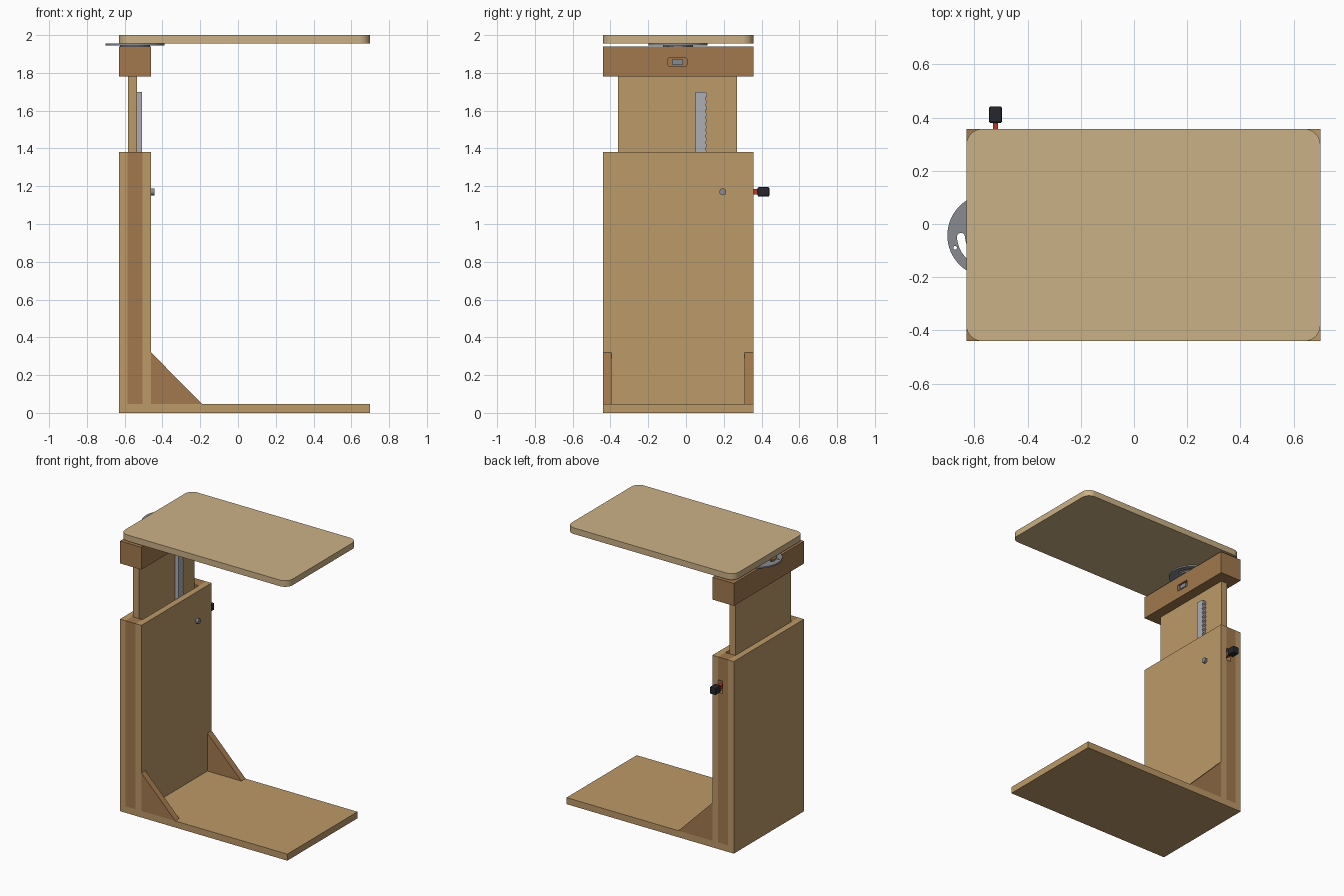
import bpy, bmesh
from math import sin, cos, pi, radians

if "Cube" in bpy.data.objects:
    bpy.data.objects.remove(bpy.data.objects["Cube"])


def material(name, rgb):
    m = bpy.data.materials.new(name)
    m.diffuse_color = (*rgb, 1)
    m.use_nodes = True
    m.node_tree.nodes["Principled BSDF"].inputs["Base Color"].default_value = m.diffuse_color
    return m


WOOD = material("light_wood", (0.50, 0.32, 0.14))
PALE = material("pale_wood", (0.60, 0.44, 0.24))
DARK = material("dark_wood", (0.36, 0.19, 0.075))
STEEL = material("steel", (0.42, 0.43, 0.46))
GREY = material("grey_metal", (0.25, 0.26, 0.29))
RED = material("red_paint", (0.50, 0.04, 0.02))
BLACK = material("black_rubber", (0.02, 0.02, 0.025))


def prism(name, pts, axis, lo, hi, mat=None):
    """Extrude a closed outline along an axis; outline uses the other two axes in order."""
    bm = bmesh.new()

    def place(p, h):
        c = list(p)
        c.insert("xyz".index(axis), h)
        return bm.verts.new(c)
    a = [place(p, lo) for p in pts]
    b = [place(p, hi) for p in pts]
    bm.faces.new(a)
    bm.faces.new(b)
    for i in range(len(pts)):
        j = (i + 1) % len(pts)
        bm.faces.new((a[i], a[j], b[j], b[i]))
    bmesh.ops.recalc_face_normals(bm, faces=bm.faces)
    me = bpy.data.meshes.new(name)
    bm.to_mesh(me)
    bm.free()
    ob = bpy.data.objects.new(name, me)
    bpy.context.collection.objects.link(ob)
    if mat:
        me.materials.append(mat)
    return ob


def box(name, x, y, z, mat=None):
    return prism(name, [(x[0], y[0]), (x[1], y[0]), (x[1], y[1]), (x[0], y[1])], "z", *z, mat)


def arc(cx, cy, r, a0, a1, n):
    return [(cx + r * cos(radians(a0 + (a1 - a0) * i / n)),
             cy + r * sin(radians(a0 + (a1 - a0) * i / n))) for i in range(n + 1)]


def circle(cx, cy, r, n):
    return arc(cx, cy, r, 0, 360, n)[:-1]


def rounded(x, y, r, n):
    return (arc(x[1] - r, y[1] - r, r, 0, 90, n) + arc(x[0] + r, y[1] - r, r, 90, 180, n)
            + arc(x[0] + r, y[0] + r, r, 180, 270, n) + arc(x[1] - r, y[0] + r, r, 270, 360, n))


def smooth(ob):
    bpy.ops.object.select_all(action='DESELECT')
    ob.select_set(True)
    bpy.context.view_layer.objects.active = ob
    bpy.ops.object.shade_smooth_by_angle(angle=radians(30))


def cut(ob, cutter):
    cutter.hide_render = True
    cutter.hide_viewport = True
    cutter.display_type = 'WIRE'
    m = ob.modifiers.new("cut", 'BOOLEAN')
    m.operation = 'DIFFERENCE'
    m.solver = 'EXACT'
    m.object = cutter


X0, X1 = -0.63, 0.70
Y0, Y1 = -0.44, 0.357

# Base board and rounded table top
box("base_board", (X0, X1), (Y0, Y1), (0, 0.047), WOOD)
smooth(prism("table_top", rounded((X0, X1), (Y0, Y1), 0.06, 10), "z", 1.956, 2.0, PALE))

# Hollow column: two wide panels with a spacer strip at each side
box("back_panel", (X0, -0.585), (Y0, Y1), (0.047, 1.38), WOOD)
box("front_panel", (-0.505, -0.46), (Y0, Y1), (0.047, 1.38), WOOD)
box("left_spacer", (-0.585, -0.505), (Y0, -0.363), (0.047, 1.38), DARK)
right = box("right_spacer", (-0.585, -0.505), (0.275, Y1), (0.047, 1.38), DARK)
cut(right, box("lever_slot_cutter", (-0.54, -0.50), (0.25, 0.40), (1.125, 1.215)))

# Corner gussets
for name, y in (("left_gusset", (Y0, -0.395)), ("right_gusset", (0.31, Y1))):
    prism(name, [(-0.46, 0.047), (-0.19, 0.047), (-0.46, 0.32)], "y", *y, DARK)

# Sliding board and head block with a latch window
box("sliding_board", (-0.583, -0.535), (-0.36, 0.27), (0.55, 1.78), WOOD)
head = box("head_block", (X0, -0.46), (Y0, Y1), (1.78, 1.941), DARK)
cut(head, prism("window_cutter", rounded((-0.095, 0.004), (1.834, 1.881), 0.008, 4),
                "x", -0.53, -0.44))
prism("latch", rounded((-0.075, -0.015), (1.842, 1.873), 0.006, 3), "x", -0.535, -0.463, GREY)

# Toothed rack on the slider
rack = [(0.05, 0.70), (0.05, 1.70), (0.102, 1.70), (0.11, 1.69)]
pitch = 0.033
for i in range(29):
    z = 1.675 - i * pitch
    rack += [(0.112, z), (0.102, z - 0.008)]
rack.append((0.102, 0.70))
prism("toothed_rack", rack, "x", -0.535, -0.508, STEEL)

# Ratchet lever: pivot bolt, red bar and black grip
smooth(prism("pivot_bolt", circle(0.195, 1.17, 0.018, 24), "x", -0.535, -0.443, GREY))
box("ratchet_lever", (-0.53, -0.51), (0.108, 0.40), (1.156, 1.184), RED)
grip = box("lever_grip", (-0.545, -0.495), (0.379, 0.442), (1.145, 1.196), BLACK)
bev = grip.modifiers.new("bevel", 'BEVEL')
bev.width = 0.008
bev.segments = 2

# Swivel plate with arc slots and small holes, on a hub
CX, CY = -0.545, -0.043
plate = prism("swivel_plate", circle(CX, CY, 0.156, 64), "z", 1.946, 1.956, GREY)
for k in range(2):
    a0, a1 = 183 + 180 * k, 263 + 180 * k
    ends = [(CX + 0.105 * cos(radians(a)), CY + 0.105 * sin(radians(a))) for a in (a0, a1)]
    slot = (arc(CX, CY, 0.12, a0, a1, 20) + arc(*ends[1], 0.015, a1, a1 + 180, 8)[1:-1]
            + arc(CX, CY, 0.09, a1, a0, 20) + arc(*ends[0], 0.015, a0 + 180, a0 + 360, 8)[1:-1])
    cut(plate, prism(f"arc_slot_cutter_{k}", slot, "z", 1.93, 1.97))
for k in range(4):
    a = pi / 2 * k + radians(200)
    hole = circle(CX + 0.135 * cos(a), CY + 0.135 * sin(a), 0.007, 16)
    cut(plate, prism(f"hole_cutter_{k}", hole, "z", 1.93, 1.97))
smooth(plate)
smooth(prism("swivel_hub", circle(CX, CY, 0.08, 40), "z", 1.941, 1.946, GREY))
